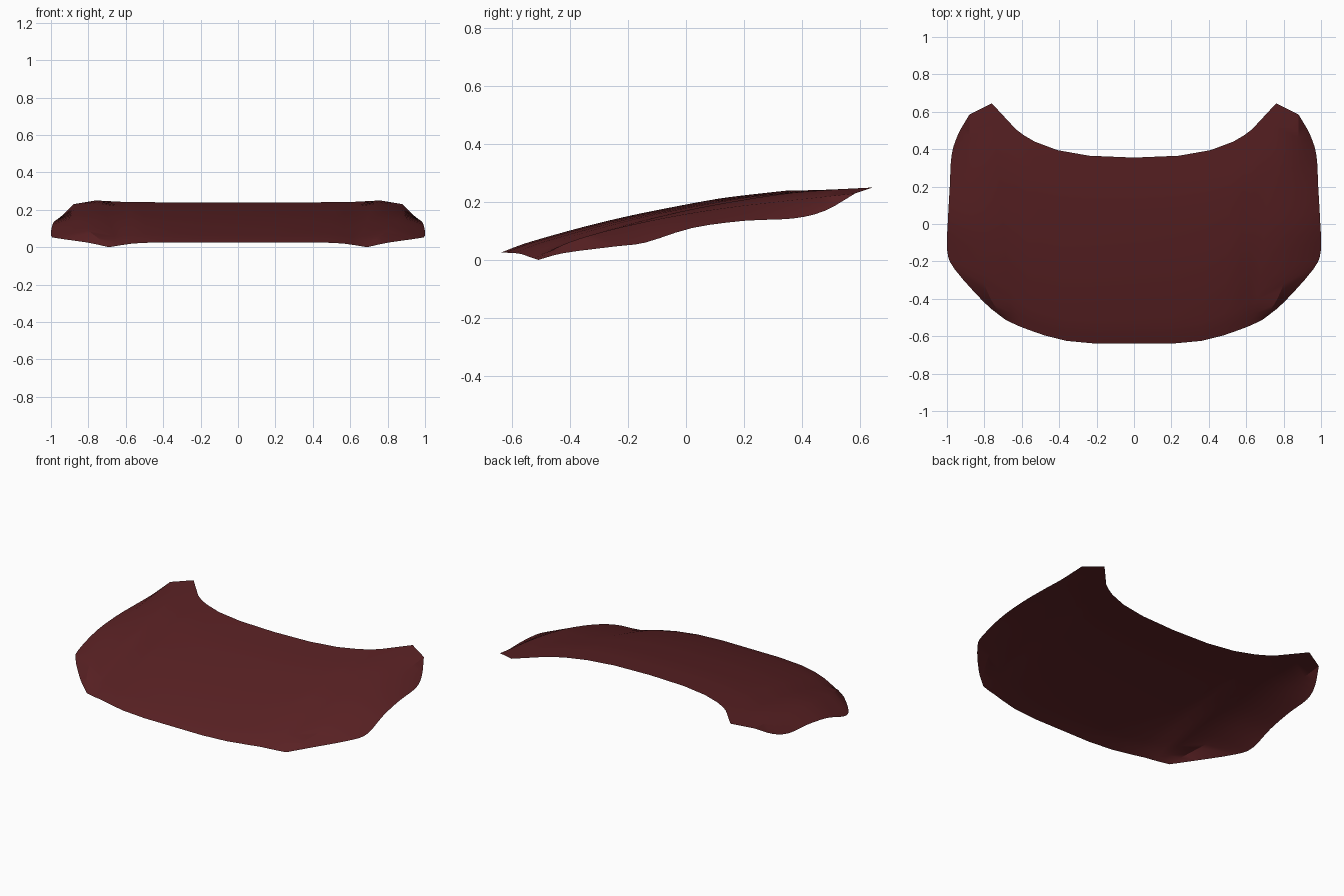
import bpy
from math import sin, pi
from mathutils import Vector

if "Cube" in bpy.data.objects:
    bpy.data.objects.remove(bpy.data.objects["Cube"])

# Lengthwise rise of the panel: fraction of length -> fraction of height
V = [0, .07, .14, .28, .44, .60, .76, .90, 1]
RISE = [0, .125, .225, .405, .585, .735, .87, .95, 1]


def column(front, back, bulge=0):
    """Line of points from front edge to back edge following the rise."""
    (x0, y0, z0), (x1, y1, z1) = front, back
    return [(x0 + (x1 - x0) * v, y0 + (y1 - y0) * v,
             z0 + (z1 - z0) * r + bulge * sin(pi * v)) for v, r in zip(V, RISE)]


def smooth(points, steps=3):
    """Catmull-Rom resampling of a column."""
    p = [Vector(q) for q in points]
    p = [2 * p[0] - p[1]] + p + [2 * p[-1] - p[-2]]
    out = []
    for i in range(1, len(p) - 2):
        a, b, c, d = p[i - 1:i + 3]
        for k in range(steps):
            t = k / steps
            out.append(0.5 * (2 * b + (c - a) * t + (2 * a - 5 * b + 4 * c - d) * t * t
                              + (3 * b - a - 3 * c + d) * t ** 3))
    return out + [p[-2]]


# Centre panel, raised up to x = 0.55, then a small step to the wings
columns = [column(f, b, h) for f, b, h in [
    ((0, -.64, .025), (0, .355, .24), 0),
    ((.20, -.64, .025), (.24, .365, .24), 0),
    ((.36, -.625, .025), (.41, .395, .24), .001),
    ((.48, -.595, .024), (.53, .44, .241), .004),
    ((.56, -.567, .02), (.59, .475, .242), .007),
    ((.61, -.548, .013), (.63, .505, .243), .005),
    ((.65, -.53, .007), (.76, .645, .25), .019)]]
# Crease along the wing
columns.append([(.69, -.51, 0), (.75, -.43, .05), (.80, -.32, .088), (.835, -.18, .123),
                (.86, -.02, .155), (.872, .14, .18), (.88, .30, .199), (.88, .46, .216),
                (.88, .585, .23)])
# Lower outer edge
columns.append([(.69, -.51, 0), (.80, -.42, .024), (.96, -.24, .047), (.999, -.14, .06),
                (.995, .02, .11), (.985, .20, .135), (.975, .37, .143), (.94, .48, .17),
                (.88, .585, .23)])

# Skin the columns
columns = [smooth(c) for c in columns]
n = len(columns[0])
verts = [p for c in columns for p in c]
faces = [(i * n + j, (i + 1) * n + j, (i + 1) * n + j + 1, i * n + j + 1)
         for i in range(len(columns) - 1) for j in range(n - 1)]
mesh = bpy.data.meshes.new("hood_panel")
mesh.from_pydata(verts, [], faces)
hood = bpy.data.objects.new("hood_panel", mesh)
bpy.context.collection.objects.link(hood)

# Mirror and weld the pinched wing tips
mirror = hood.modifiers.new("mirror", 'MIRROR')
mirror.use_clip = True
weld = hood.modifiers.new("weld", 'WELD')
weld.merge_threshold = 0.0005

# Dark red paint
paint = bpy.data.materials.new("dark_red_paint")
paint.diffuse_color = (.10, .015, .017, 1)
paint.use_nodes = True
paint.node_tree.nodes["Principled BSDF"].inputs["Base Color"].default_value = paint.diffuse_color
mesh.materials.append(paint)

bpy.context.view_layer.objects.active = hood
hood.select_set(True)
bpy.ops.object.shade_smooth_by_angle(angle=0.5)
